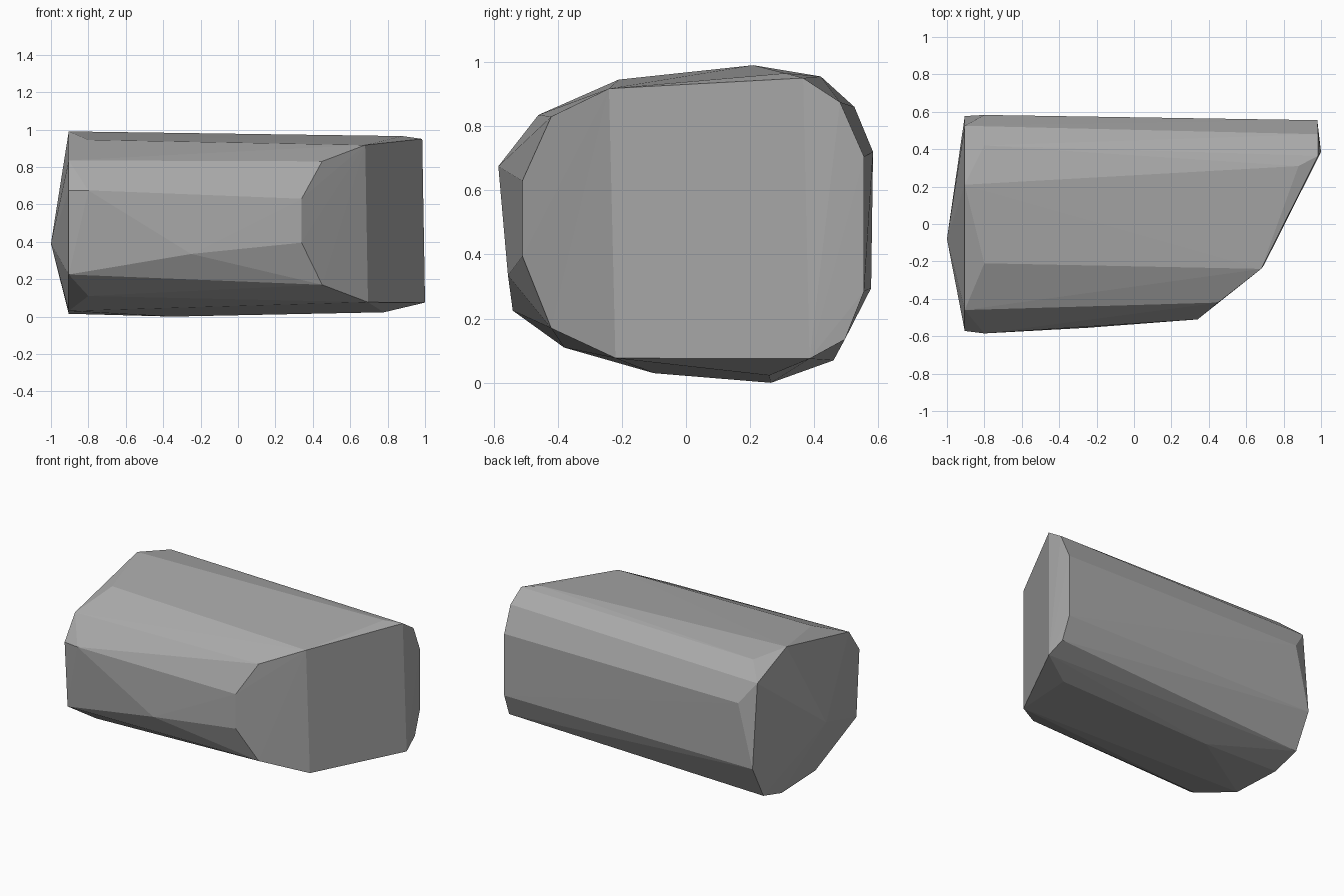
import bpy
import bmesh

# Remove the default cube
default_cube = bpy.data.objects.get("Cube")
if default_cube:
    bpy.data.objects.remove(default_cube, do_unlink=True)


def make_material(name, color):
    material = bpy.data.materials.new(name)
    material.use_nodes = True
    material.diffuse_color = color
    shader = material.node_tree.nodes["Principled BSDF"]
    shader.inputs["Base Color"].default_value = color
    shader.inputs["Roughness"].default_value = 0.9
    return material


def cross_section(x, outline):
    """Place a (y, z) outline on the plane at x."""
    return [(x, y, z) for y, z in outline]


def hull_object(name, points, material):
    """Wrap the corner points in a flat-faced convex boulder."""
    bm = bmesh.new()
    for point in points:
        bm.verts.new(point)
    result = bmesh.ops.convex_hull(bm, input=bm.verts[:])
    loose = {item for item in result["geom_interior"] + result["geom_unused"]
             if isinstance(item, bmesh.types.BMVert)}
    bmesh.ops.delete(bm, geom=list(loose), context="VERTS")
    bmesh.ops.recalc_face_normals(bm, faces=bm.faces[:])
    for face in bm.faces:
        face.smooth = False
    mesh = bpy.data.meshes.new(name)
    bm.to_mesh(mesh)
    bm.free()
    mesh.materials.append(material)
    obj = bpy.data.objects.new(name, mesh)
    bpy.context.collection.objects.link(obj)
    return obj


# Blunt end: a shallow tip and the rim around it
blunt_tip = [(-1, -.08, .39)]
blunt_rim = cross_section(-.905, [
    (.21, .99), (.525, .86), (.577, .295), (.46, .07), (.265, .015),
    (-.1, .03), (-.54, .225), (-.572, .675), (-.46, .835)])

# Shoulder corners just behind the rim
shoulder = cross_section(-.8, [
    (.42, .955), (.583, .72), (-.38, .11), (-.585, .675), (-.21, .945)])

# Slight bulges along the front side and the underside
bulges = [(-.25, -.555, .335), (-.35, .265, 0), (.78, .26, .023),
          (.88, .31, .965)]

# Slanted end: upper and lower corners running from front to back
slant_top = [(.34, -.51, .63), (.45, -.42, .83), (.68, -.24, .917),
             (.985, .365, .95), (.985, .48, .875), (.98, .555, .705)]
slant_bottom = [(.34, -.51, .395), (.45, -.42, .17), (.695, -.22, .077),
                (1, .385, .075), (.985, .495, .135), (.98, .555, .285)]

stone_grey = make_material("stone grey", (.4, .4, .4, 1))
hull_object("boulder",
            blunt_tip + blunt_rim + shoulder + bulges + slant_top + slant_bottom,
            stone_grey)
